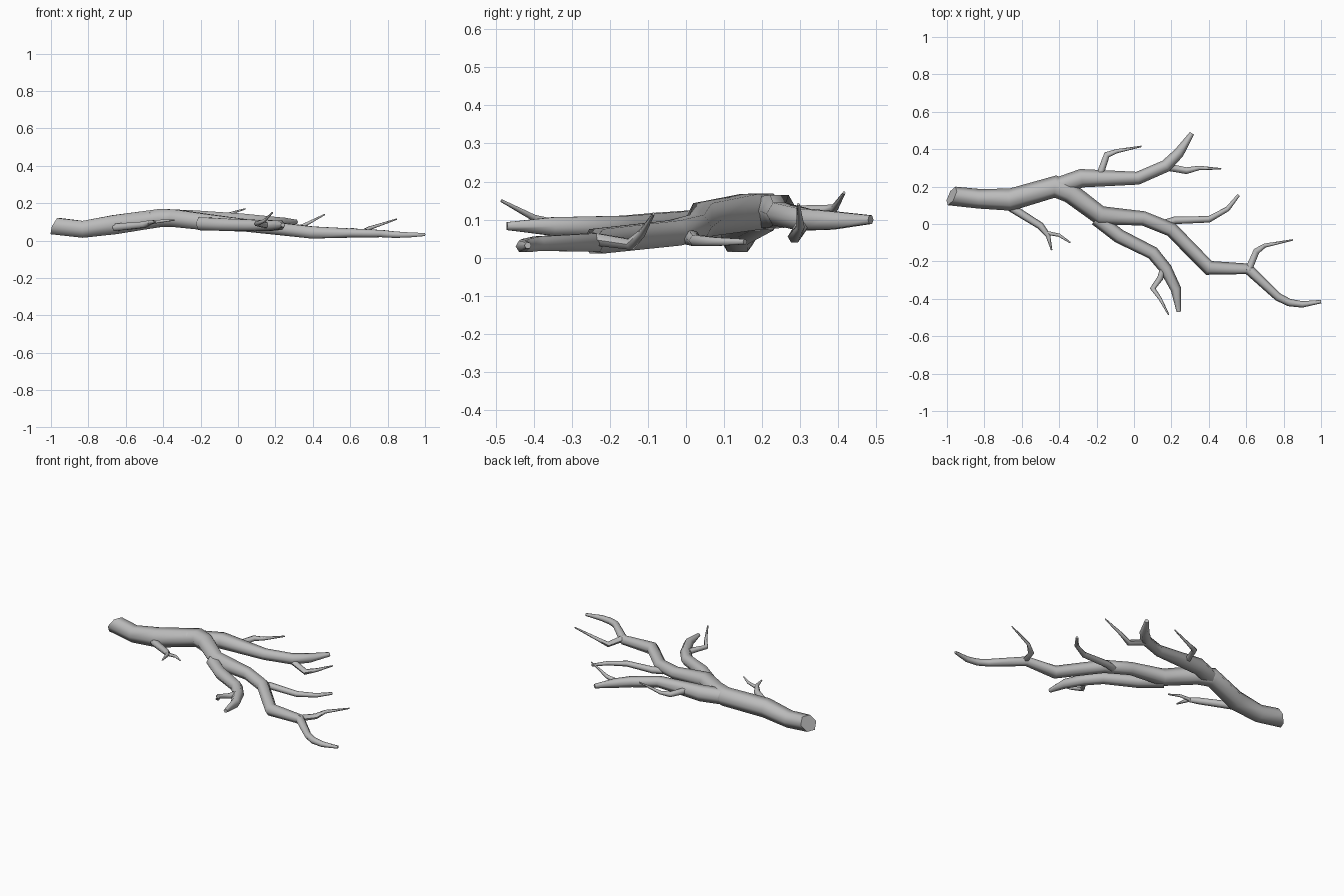
import bpy, bmesh, math
from mathutils import Vector

cube = bpy.data.objects.get("Cube")
if cube:
    bpy.data.objects.remove(cube, do_unlink=True)

bark = bpy.data.materials.new("grey_bark")
bark.use_nodes = True
bark_colour = (0.5, 0.5, 0.5, 1)
bark.diffuse_color = bark_colour
bark.node_tree.nodes["Principled BSDF"].inputs["Base Color"].default_value = bark_colour

SIDES = 6
UNIT = 0.01  # path values are given in hundredths


def limb(name, path, radii, slant=0.0):
    """Loft a capped, tapering tube along a path; slant shears the first ring."""
    points = [Vector(p) * UNIT for p in path]
    last = len(points) - 1
    bm = bmesh.new()
    rings = []
    for i, point in enumerate(points):
        before = (point - points[max(i - 1, 0)]).normalized()
        after = (points[min(i + 1, last)] - point).normalized()
        tangent = (before + after).normalized()
        side = tangent.cross(Vector((0, 0, 1))).normalized()
        up = side.cross(tangent)
        # widen the mitred joint so the tube keeps its thickness in a bend
        miter = 1.0
        if 0 < i < last:
            miter = min(1 / max(tangent.dot(after), 0.8), 1.2)
        ring = []
        for k in range(SIDES):
            angle = math.tau * k / SIDES
            offset = (side * math.cos(angle) * miter + up * math.sin(angle)) * radii[i] * UNIT
            if i == 0:
                offset.x += slant * (offset.y + offset.z)
            ring.append(bm.verts.new(point + offset))
        rings.append(ring)
    for a, b in zip(rings, rings[1:]):
        for k in range(SIDES):
            n = (k + 1) % SIDES
            bm.faces.new((a[k], a[n], b[n], b[k]))
    bm.faces.new(rings[0])
    bm.faces.new(rings[-1])
    bmesh.ops.recalc_face_normals(bm, faces=bm.faces)
    mesh = bpy.data.meshes.new(name)
    bm.to_mesh(mesh)
    bm.free()
    mesh.materials.append(bark)
    obj = bpy.data.objects.new(name, mesh)
    bpy.context.collection.objects.link(obj)
    bpy.ops.object.select_all(action="DESELECT")
    obj.select_set(True)
    bpy.context.view_layer.objects.active = obj
    bpy.ops.object.shade_smooth_by_angle(angle=math.radians(62))
    return obj


def twig(name, path, thick, thin=0.4):
    """A thin limb whose radius falls evenly from thick to thin."""
    steps = len(path) - 1
    radii = [thick + (thin - thick) * (i / steps) ** 1.5 for i in range(steps + 1)]
    return limb(name, path, radii)


# Trunk running into the long main branch
limb("trunk_and_main_branch",
     [(-97.5, 15, 7.7), (-83, 13.5, 6), (-66, 13, 8.5), (-42, 20, 12), (-34, 16.5, 12),
      (-18, 4.5, 10), (5, 3, 8), (20, -3, 6.5), (40, -23.5, 4.3), (61, -24, 4),
      (77, -39, 3.7), (83, -42, 3.2), (90, -43, 3), (100, -41.5, 3.2)],
     [5, 5.2, 5.9, 5.6, 5.4, 5, 3.8, 3.8, 3.7, 2.8, 2.2, 2, 1.7, 0.9], slant=0.3)

# Large side branches
limb("back_branch",
     [(-48, 17.5, 11.5), (-28, 24.5, 12.2), (2, 24.5, 11.5), (17, 31, 10), (24, 38, 9.8),
      (31, 48.5, 10)],
     [4.8, 4.9, 3.4, 3.3, 2.8, 1.3])
limb("front_branch",
     [(-20, 3, 9), (-8, -6.5, 8.5), (10, -15.5, 8), (17, -24, 8), (22.5, -35, 8.2),
      (24, -47, 8.3)],
     [4, 3.8, 3.5, 3.3, 2.8, 1.2])
twig("middle_branch", [(16, 0, 5.5), (22, 2, 5), (40, 2.5, 4.5), (50, 8, 4.2), (56, 15.5, 4.2)],
     2.2, 0.8)

# Small twigs
twig("trunk_twig", [(-66, 9, 7), (-50, -1, 8.5), (-46, -6, 10), (-44, -14, 10)], 2.3)
twig("trunk_twig_fork", [(-48, -4.5, 9.5), (-40, -6, 10.5), (-34, -10, 11)], 1.1)
twig("back_twig", [(-18, 27, 12), (-14.5, 37, 12.5), (-9, 39, 13), (4, 41.5, 17)], 1.9)
twig("back_tip_twig", [(15, 31, 9.5), (28, 28.5, 5.5), (35, 30, 8), (46.5, 29.5, 14)], 2)
twig("front_twig", [(16, -23, 8.3), (14, -29, 8.3), (10, -34.5, 9), (14, -40, 10.5),
                    (18.5, -48.5, 15)], 1.8)
twig("main_twig", [(61, -25, 5), (65.5, -14.5, 3.5), (70, -11.5, 6.5), (85, -8.5, 11.5)], 1.9)
